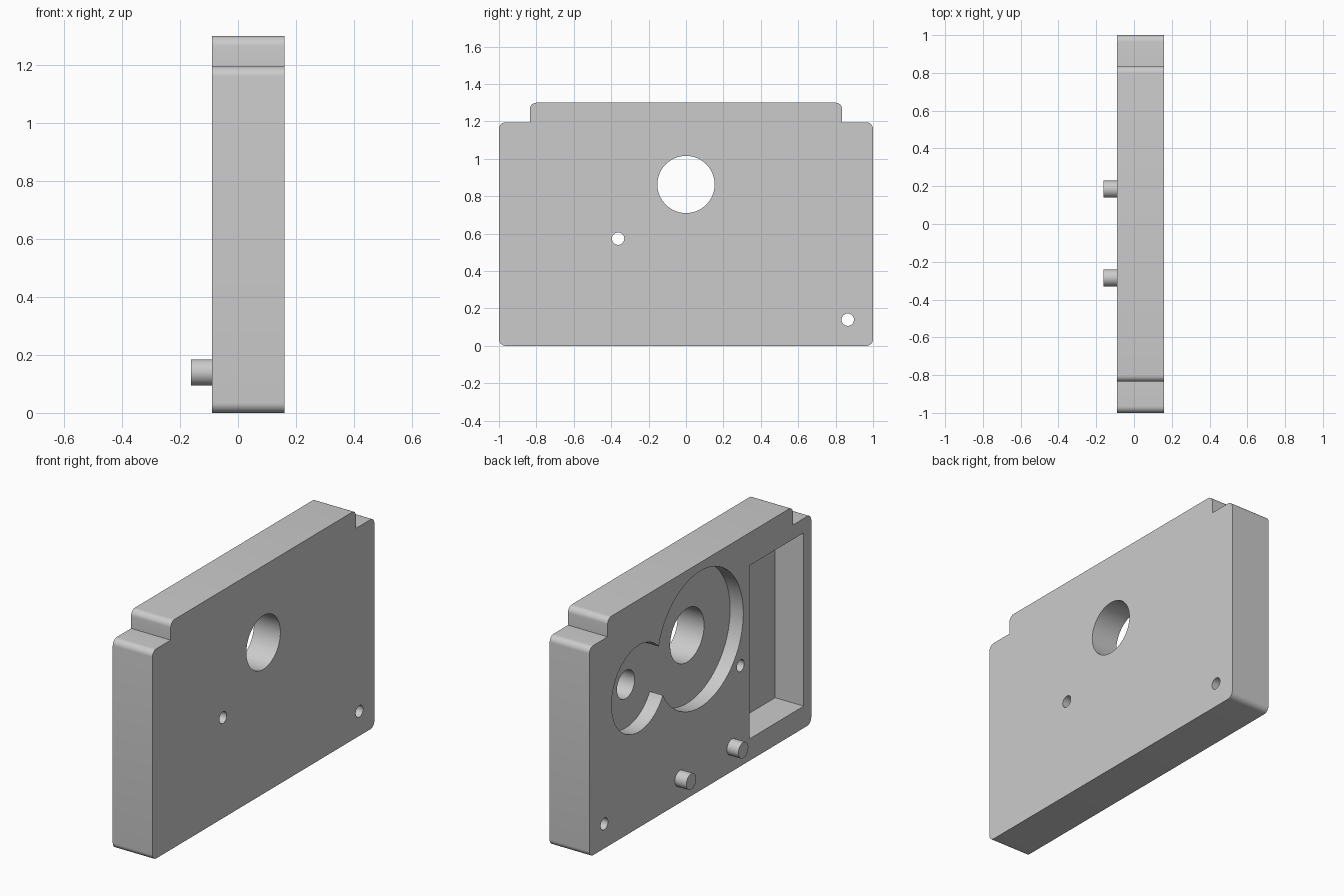
import bpy, bmesh, math
from mathutils import Vector

cube = bpy.data.objects.get("Cube")
if cube:
    bpy.data.objects.remove(cube, do_unlink=True)

grey = bpy.data.materials.new("plain_grey")
grey.use_nodes = True
colour = (0.6, 0.6, 0.6, 1)
grey.diffuse_color = colour
grey.node_tree.nodes["Principled BSDF"].inputs["Base Color"].default_value = colour

INNER, OUTER = -0.09, 0.16      # the two broad faces of the plate
POCKET = INNER + 0.083          # floor of the round pockets
FILLET = 0.035


def rod(name, y, z, radius, x0, x1):
    """Cylinder lying along x."""
    bpy.ops.mesh.primitive_cylinder_add(
        vertices=64, radius=radius, depth=x1 - x0,
        location=((x0 + x1) / 2, y, z), rotation=(0, math.pi / 2, 0))
    ob = bpy.context.object
    ob.name = name
    return ob


def block(name, low, high):
    low, high = Vector(low), Vector(high)
    bpy.ops.mesh.primitive_cube_add(size=1, location=(low + high) / 2)
    ob = bpy.context.object
    ob.name = name
    ob.scale = high - low
    return ob


def cut(target, cutter):
    mod = target.modifiers.new("cut", "BOOLEAN")
    mod.operation = "DIFFERENCE"
    mod.solver = "EXACT"
    mod.object = cutter
    bpy.context.view_layer.objects.active = target
    bpy.ops.object.modifier_apply(modifier=mod.name)
    bpy.data.objects.remove(cutter, do_unlink=True)


def smooth(ob):
    bpy.ops.object.select_all(action="DESELECT")
    ob.select_set(True)
    bpy.context.view_layer.objects.active = ob
    bpy.ops.object.shade_smooth_by_angle(angle=math.radians(30))


def rounded(y, z, start):
    """Quarter-circle corner whose outer limits are y and z."""
    points = []
    for i in range(9):
        a = start + math.pi / 2 * i / 8
        cy = y - FILLET
        cz = z + FILLET if start < 0 else z - FILLET
        points.append((cy + FILLET * math.cos(a), cz + FILLET * math.sin(a)))
    return points


# Plate: mirrored stepped outline, extruded through its thickness
half = (rounded(1, 0, -math.pi / 2) + rounded(1, 1.195, 0)
        + [(0.835, 1.195)] + rounded(0.835, 1.3, 0))
outline = half + [(-y, z) for y, z in reversed(half)]
bm = bmesh.new()
face = bm.faces.new([bm.verts.new((INNER, y, z)) for y, z in outline])
grown = bmesh.ops.extrude_face_region(bm, geom=[face])
bmesh.ops.translate(bm, vec=(OUTER - INNER, 0, 0),
                    verts=[v for v in grown["geom"] if isinstance(v, bmesh.types.BMVert)])
bmesh.ops.recalc_face_normals(bm, faces=bm.faces)
mesh = bpy.data.meshes.new("plate")
bm.to_mesh(mesh)
bm.free()
plate = bpy.data.objects.new("plate", mesh)
bpy.context.collection.objects.link(plate)
mesh.materials.append(grey)

# Overlapping round pockets, blind bore and rectangular pocket
cut(plate, rod("large_pocket", 0, 0.863, 0.388, -0.3, POCKET))
cut(plate, rod("small_pocket", 0.552, 0.793, 0.247, -0.3, POCKET))
cut(plate, rod("blind_bore", 0.552, 0.793, 0.08, -0.3, 0.11))
cut(plate, block("long_pocket", (-0.3, -0.932, 0.125), (INNER + 0.18, -0.443, 1.113)))

# Through holes
for y, z, radius in ((0, 0.863, 0.153), (-0.363, 0.573, 0.033), (0.865, 0.14, 0.033)):
    cut(plate, rod("through_hole", y, z, radius, -0.4, 0.4))
smooth(plate)

# Locating pegs
for name, y in (("rear_peg", 0.184), ("front_peg", -0.285)):
    peg = rod(name, y, 0.14, 0.045, -0.162, INNER + 0.02)
    peg.data.materials.append(grey)
    smooth(peg)
